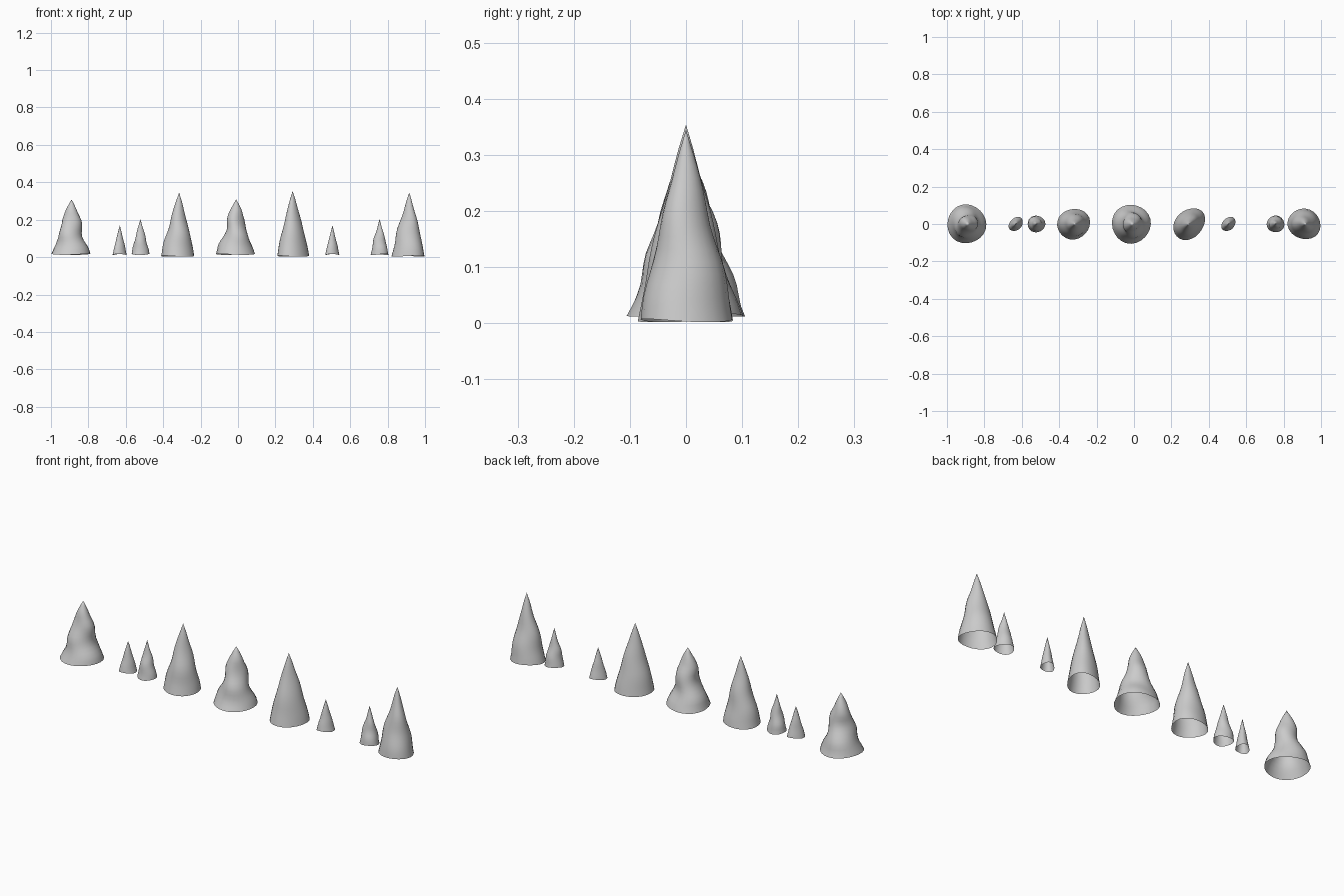
import bpy, bmesh, math

if "Cube" in bpy.data.objects:
    bpy.data.objects.remove(bpy.data.objects["Cube"])

SEGS, STEPS = 24, 16

# Profiles from base to tip: (height, radius), both in model units
BROAD = [(0.015, 0.104), (0.05, 0.091), (0.10, 0.071), (0.15, 0.056),
         (0.20, 0.046), (0.25, 0.030), (0.28, 0.016), (0.308, 0.0)]
TALL = [(0.005, 0.085), (0.05, 0.077), (0.10, 0.067), (0.15, 0.055), (0.20, 0.042),
        (0.25, 0.028), (0.30, 0.015), (0.348, 0.0)]
TINY = [(0.014, 0.038), (0.05, 0.030), (0.10, 0.018), (0.14, 0.008), (0.17, 0.0)]
SLIM = [(0.014, 0.046), (0.05, 0.040), (0.10, 0.028), (0.15, 0.014), (0.204, 0.0)]


def radius_at(profile, z):
    for (z0, r0), (z1, r1) in zip(profile, profile[1:]):
        if z <= z1:
            return r0 + (r1 - r0) * (z - z0) / (z1 - z0)
    return 0.0


def spike(name, x, profile, stretch=1.0, turn=0.0, lump=0.04, phase=0.0, tip=0.0, top=None):
    """Open-bottomed lumpy cone with an oval base, long axis turned by `turn` degrees."""
    z0, z1 = profile[0][0], profile[-1][0]
    scale = (top or z1) / z1
    norm = math.sqrt((stretch ** 2 + 1 / stretch ** 2) / 2)
    ct, st = math.cos(math.radians(turn)), math.sin(math.radians(turn))
    bm = bmesh.new()
    rings = []
    for i in range(STEPS):
        t = i / STEPS
        z = z0 + (z1 - z0) * t
        r = radius_at(profile, z) / norm
        ring = []
        for j in range(SEGS):
            a = 2 * math.pi * j / SEGS
            # spiralling swellings that fade at the base and tip
            k = 1 + lump * math.sin(math.pi * t) * (
                1.3 * math.sin(2 * a + 9 * t + phase) + math.sin(a - 12 * t + phase))
            k += 0.02 * math.sin(3 * a + phase)
            u, v = r * k * stretch * math.cos(a), r * k / stretch * math.sin(a)
            rim = 0.003 * math.sin(2 * a + phase) * (1 - t)
            ring.append(bm.verts.new((u * ct - v * st + tip * t, u * st + v * ct,
                                      z * scale + rim)))
        rings.append(ring)
    for lo, hi in zip(rings, rings[1:]):
        for j in range(SEGS):
            n = (j + 1) % SEGS
            bm.faces.new((lo[j], lo[n], hi[n], hi[j]))
    apex = bm.verts.new((tip, 0, z1 * scale))
    for j in range(SEGS):
        bm.faces.new((rings[-1][j], rings[-1][(j + 1) % SEGS], apex))
    for f in bm.faces:
        f.smooth = True
    me = bpy.data.meshes.new(name)
    bm.to_mesh(me)
    bm.free()
    ob = bpy.data.objects.new(name, me)
    ob.location.x = x
    bpy.context.collection.objects.link(ob)


# Broad lumpy spikes
spike("broad_spike_left", -0.895, BROAD, lump=0.075, phase=2.2, tip=0.005)
spike("broad_spike_middle", -0.015, BROAD, lump=0.075, phase=0.6, tip=0.005)

# Tall spikes
spike("tall_spike_left", -0.323, TALL, 1.05, 20, phase=1.0, tip=0.008, top=0.345)
spike("tall_spike_middle", 0.295, TALL, 1.14, 45, 0.02, 2.0, -0.003, top=0.354)
spike("tall_spike_right", 0.91, TALL, 1.05, -20, phase=3.0, tip=0.006, top=0.345)

# Small oval spikes
spike("tiny_spike_left", -0.632, TINY, 1.17, 45, 0.02)
spike("tiny_spike_right", 0.505, TINY, 1.17, 45, 0.02)

# Slim spikes
spike("slim_spike_left", -0.522, SLIM, 1.03, 0, 0.05, 1.5)
spike("slim_spike_right", 0.757, SLIM, 1.03, 0, 0.05, 3.5)
